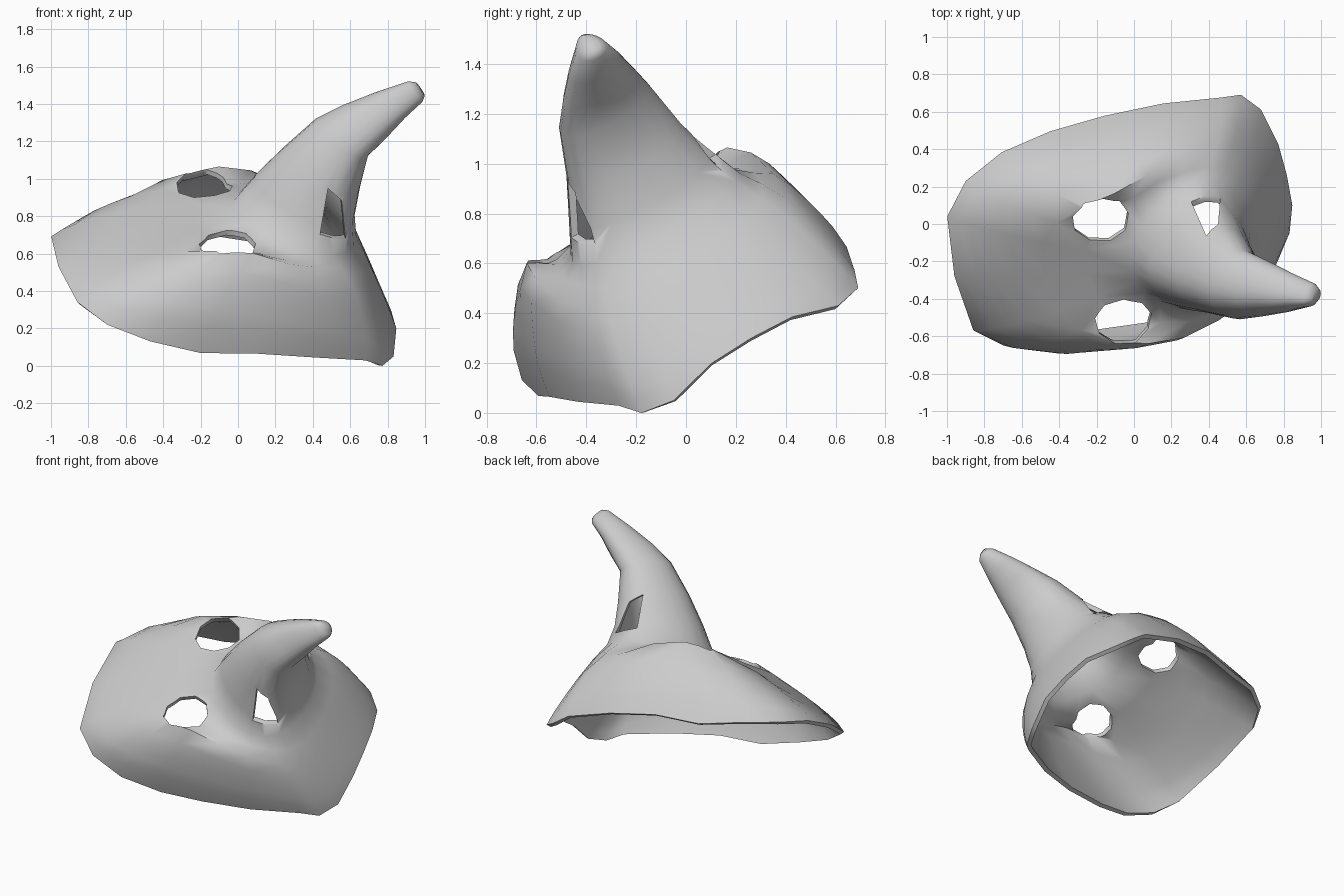
import bpy, bmesh, math
from mathutils import Vector

if "Cube" in bpy.data.objects:
    bpy.data.objects.remove(bpy.data.objects["Cube"])

# The mask is symmetric about a tilted plane: u = sideways, v = down the face, w = outward
U = Vector((0.195, -0.85, -0.49)).normalized()
V = Vector((0.949, 0.289, -0.129)).normalized()
W = U.cross(V).normalized()
V = W.cross(U)
O = Vector((-0.96, -0.28, 0.53))


def world(u, v, w):
    return O + U * u + V * v + W * w


# Half of the open rim, forehead to chin
RIM = [(0, 0, 0), (.359, .036, -.011), (.517, .18, -.04), (.613, .407, -.055),
       (.64, .69, -.07), (.664, .988, -.016), (.635, 1.31, -.008), (.556, 1.624, -.025),
       (.512, 1.739, -.067), (.389, 1.827, -.066), (.191, 1.866, 0), (0, 1.872, .01)]
# Nose sections: ridge (v, w), underside (v, w), half width
NOSE = [((.86, .49), (1.54, .48), .375), ((.93, .65), (1.50, .60), .315),
        ((1.03, .84), (1.49, .76), .25), ((1.165, 1.05), (1.485, .97), .20),
        ((1.29, 1.165), (1.57, 1.09), .155), ((1.45, 1.28), (1.635, 1.195), .11),
        ((1.605, 1.38), (1.71, 1.29), .06), ((1.65, 1.385), (1.715, 1.32), .03)]
LAST = len(RIM) - 1
# Cheek profile from rim (0) to nose (1): upright wall, cheek crest, slight valley
STEPS = [0, .05, .12, .21, .33, .5, .75]
CHEEK = [0, .28, .45, .62, .82, .99, .92]
# Per rim column: share of the cheek profile, roundness elsewhere
SHARE = [0, .15, .35, .75, 1, .9, .45, .15, 0, 0, 0, 0]
ROUND = [1.1, 1.15, 1.25, 1.3, 1.3, 1.3, 1.35, 1.3, 1.2, 1.1, 1.05, 1]


def nose_point(sec, k):
    (tv, tw), (bv, bw), h = sec
    a = math.pi * k / LAST
    s = (1 - math.cos(a)) / 2
    u = h * math.sin(a) * (.75 + .5 * s) if 0 < k < LAST else 0
    return (u, tv + (bv - tv) * s, tw + (bw - tw) * s)


def face_point(i, k):
    t, r, n = STEPS[i], RIM[k], nose_point(NOSE[0], k)
    p = ROUND[k]
    plain = (1 - (1 - t) ** p) ** (1 / p)
    rise = plain + (CHEEK[i] - plain) * SHARE[k]
    return (r[0] + (n[0] - r[0]) * t, r[1] + (n[1] - r[1]) * t, r[2] + (n[2] - r[2]) * rise)


# Loft rings from rim up the face and out along the nose
halves = [[face_point(i, k) for k in range(LAST + 1)] for i in range(len(STEPS))]
halves += [[nose_point(s, k) for k in range(LAST + 1)] for s in NOSE]
bm = bmesh.new()
rings = []
for half in halves:
    full = half + [(-u, v, w) for u, v, w in half[-2:0:-1]]
    rings.append([bm.verts.new(world(*p)) for p in full])
for a, b in zip(rings, rings[1:]):
    n = len(a)
    for i in range(n):
        j = (i + 1) % n
        bm.faces.new((a[i], a[j], b[j], b[i]))
bm.faces.new(rings[-1])
bm.normal_update()
if sum(f.normal.dot(W) * f.calc_area() for f in bm.faces if len(f.verts) == 4) < 0:
    bmesh.ops.reverse_faces(bm, faces=bm.faces[:])
me = bpy.data.meshes.new("mask")
bm.to_mesh(me)
bm.free()
mask = bpy.data.objects.new("mask", me)
bpy.context.collection.objects.link(mask)
sol = mask.modifiers.new("thickness", 'SOLIDIFY')
sol.thickness = .03
sol.offset = -1


def prism(name, low, high):
    b = bmesh.new()
    lo = [b.verts.new(world(*p)) for p in low]
    hi = [b.verts.new(world(*p)) for p in high]
    b.faces.new(lo)
    b.faces.new(hi)
    for i in range(len(lo)):
        j = (i + 1) % len(lo)
        b.faces.new((lo[i], lo[j], hi[j], hi[i]))
    bmesh.ops.recalc_face_normals(b, faces=b.faces[:])
    m = bpy.data.meshes.new(name)
    b.to_mesh(m)
    b.free()
    o = bpy.data.objects.new(name, m)
    o.hide_render = True
    bpy.context.collection.objects.link(o)
    return o


# Eye holes and nostrils, mirrored
NOSTRIL = [(1.256, .81), (1.34, .76), (1.413, .55), (1.252, .58)]
cutters = []
for side in (1, -1):
    eye = []
    for i in range(9):
        a = 2 * math.pi * (i + .3) / 9
        eye.append((side * (.32 + .135 * math.cos(a)), .775 + .15 * math.sin(a)))
    cutters.append(prism("eye_cutter", [(u, v, .2) for u, v in eye], [(u, v, .9) for u, v in eye]))
    cutters.append(prism("nostril_cutter", [(side * .05, v, w) for v, w in NOSTRIL],
                         [(side * .6, v, w) for v, w in NOSTRIL]))
for c in cutters:
    m = mask.modifiers.new("hole", 'BOOLEAN')
    m.operation = 'DIFFERENCE'
    m.solver = 'EXACT'
    m.object = c

# Apply, drop cutters, shade smooth
bpy.context.view_layer.update()
done = bpy.data.meshes.new_from_object(mask.evaluated_get(bpy.context.evaluated_depsgraph_get()))
mask.modifiers.clear()
mask.data = done
for c in cutters:
    bpy.data.objects.remove(c)
bpy.context.view_layer.objects.active = mask
mask.select_set(True)
bpy.ops.object.shade_smooth_by_angle(angle=math.radians(62))
